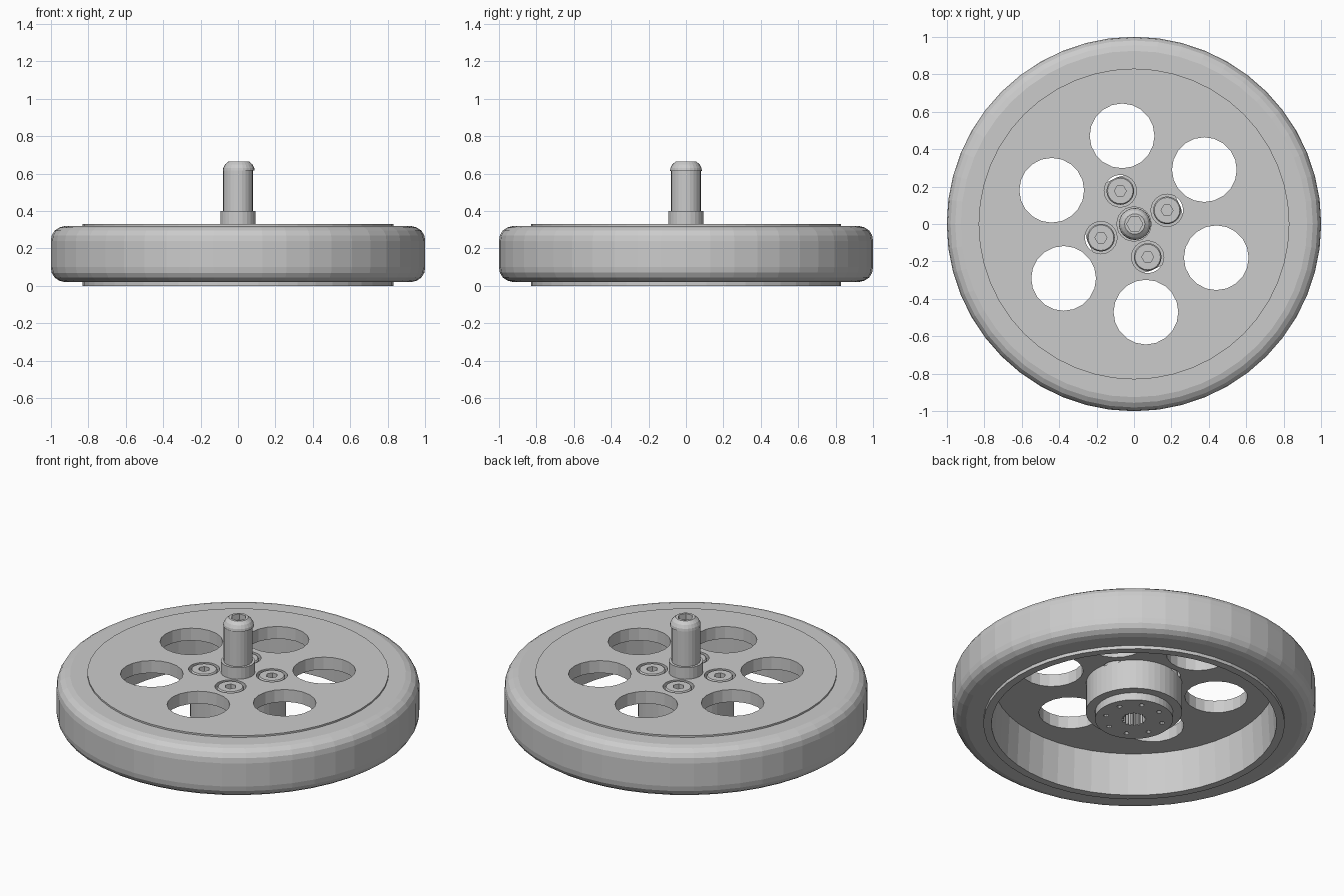
import bpy, bmesh
from math import cos, sin, pi, radians

if "Cube" in bpy.data.objects:
    bpy.data.objects.remove(bpy.data.objects["Cube"])


def finish(bm, name):
    bmesh.ops.remove_doubles(bm, verts=bm.verts, dist=1e-5)
    bmesh.ops.recalc_face_normals(bm, faces=bm.faces)
    me = bpy.data.meshes.new(name)
    bm.to_mesh(me)
    bm.free()
    ob = bpy.data.objects.new(name, me)
    bpy.context.collection.objects.link(ob)
    return ob


def lathe(name, profile, sides, closed=False, at=(0, 0)):
    """Spin (radius, z) points around a vertical axis."""
    bm = bmesh.new()
    rings = [[bm.verts.new((at[0] + r * cos(2 * pi * i / sides),
                            at[1] + r * sin(2 * pi * i / sides), z))
              for i in range(sides)] for r, z in profile]
    pairs = list(zip(rings, rings[1:]))
    if closed:
        pairs.append((rings[-1], rings[0]))
    for a, b in pairs:
        for i in range(sides):
            j = (i + 1) % sides
            bm.faces.new((a[i], a[j], b[j], b[i]))
    return finish(bm, name)


def prism(bm, x, y, radii, z0, z1, sides):
    """Add an upright prism; alternating radii make a splined outline."""
    low, top = [[bm.verts.new((x + radii[i % len(radii)] * cos(2 * pi * i / sides),
                               y + radii[i % len(radii)] * sin(2 * pi * i / sides), z))
                 for i in range(sides)] for z in (z0, z1)]
    bm.faces.new(low[::-1])
    bm.faces.new(top)
    for i in range(sides):
        j = (i + 1) % sides
        bm.faces.new((low[i], low[j], top[j], top[i]))


def cut(ob, bm):
    cutter = finish(bm, "cutter")
    cutter.hide_render = True
    mod = ob.modifiers.new("cut", 'BOOLEAN')
    mod.object = cutter
    mod.operation = 'DIFFERENCE'
    mod.solver = 'EXACT'
    bpy.context.view_layer.objects.active = ob
    bpy.ops.object.modifier_apply(modifier=mod.name)
    bpy.data.objects.remove(cutter, do_unlink=True)


def ring(count, radius, start):
    return [(radius * cos(radians(start) + 2 * pi * k / count),
             radius * sin(radians(start) + 2 * pi * k / count)) for k in range(count)]


# Rounded tyre
half = [(0.825, 0.32), (0.925, 0.32), (0.955, 0.312), (0.98, 0.295), (0.995, 0.27), (1.0, 0.24)]
lathe("tyre", half + [(r, 0.34 - z) for r, z in reversed(half)], 48, closed=True)

# Rim, web and stepped hub in one casting, hollow underneath
rim = lathe("rim_and_hub", [(0, 0.33), (0.83, 0.33), (0.83, 0), (0.785, 0), (0.772, 0.255),
                            (0.265, 0.255), (0.265, 0.075), (0.215, 0.075),
                            (0.215, 0.03), (0, 0.03)], 48)
screw_spots = ring(4, 0.191, 22.5)
bm = bmesh.new()
# Lightening holes
for x, y in ring(6, 0.475, 97.7):
    prism(bm, x, y, [0.173], 0.1, 0.5, 20)
# Counterbores for the screws
for x, y in screw_spots:
    prism(bm, x, y, [0.086], 0.25, 0.5, 24)
# Splined bore and pin holes on the hub underside
prism(bm, 0, 0, [0.068, 0.068, 0.058, 0.058], -0.1, 0.2, 64)
for x, y in ring(8, 0.16, 20):
    prism(bm, x, y, [0.014], -0.1, 0.12, 10)
cut(rim, bm)

# Recessed socket screws
for n, (x, y) in enumerate(screw_spots):
    screw = lathe(f"hub_screw_{n + 1}", [(0, 0.24), (0.074, 0.24), (0.074, 0.322),
                                         (0.068, 0.33), (0, 0.33)], 24, at=(x, y))
    bm = bmesh.new()
    prism(bm, x, y, [0.032], 0.29, 0.4, 6)
    cut(screw, bm)

# Axle collar and shaft
lathe("collar", [(0.07, 0.32), (0.094, 0.32), (0.094, 0.4), (0.07, 0.4)], 24, closed=True)
lathe("axle", [(0, 0.3), (0.079, 0.3), (0.079, 0.618), (0, 0.618)], 24)

# Button-head axle bolt with hex socket
bolt = lathe("axle_bolt", [(0, 0.615), (0.085, 0.615), (0.083, 0.63), (0.073, 0.649),
                           (0.054, 0.665), (0, 0.665)], 24, at=(0.004, 0))
bm = bmesh.new()
prism(bm, 0.004, 0, [0.043], 0.63, 0.7, 6)
cut(bolt, bm)
